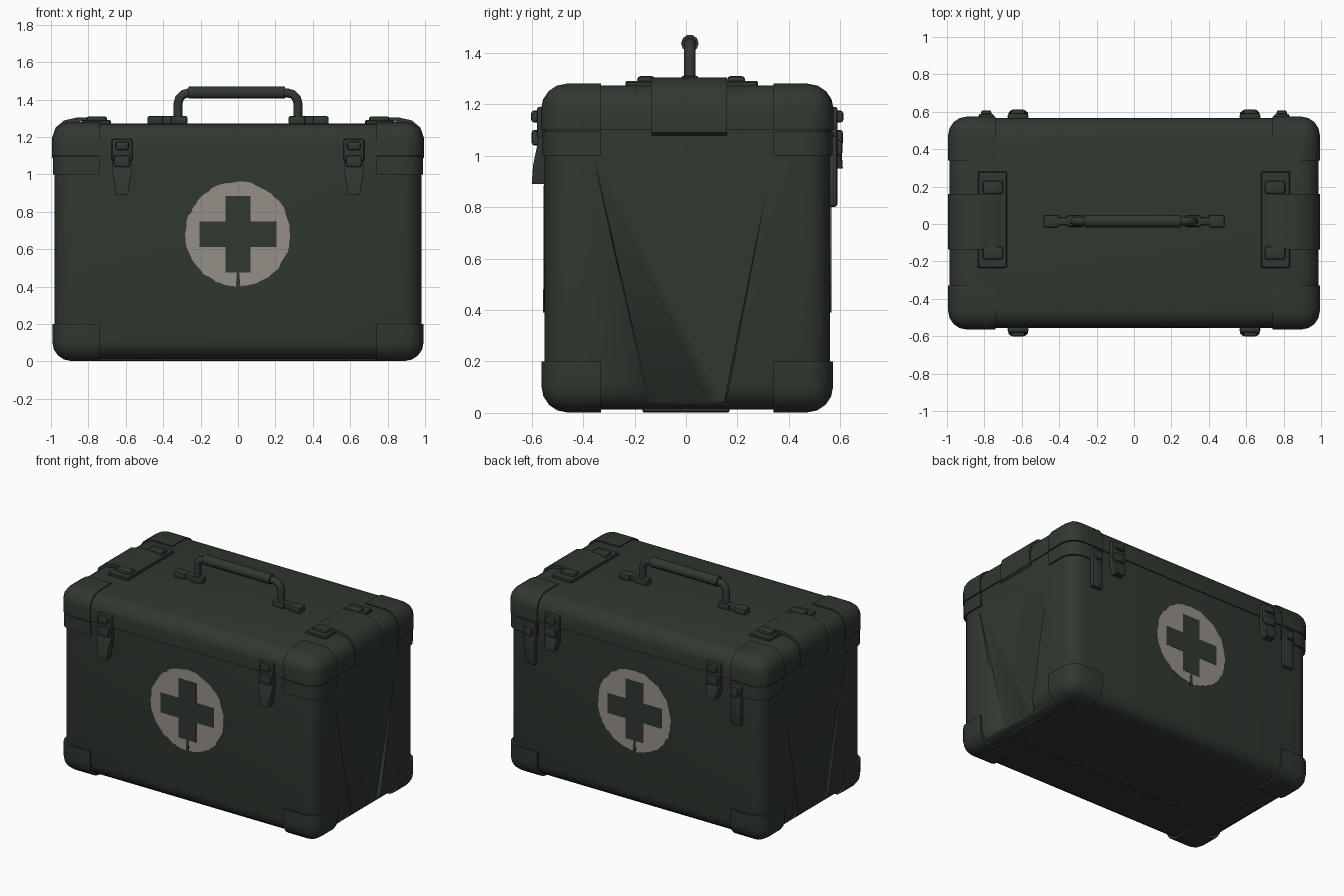
import bpy, bmesh, math, random
from mathutils import Vector

if "Cube" in bpy.data.objects:
    bpy.data.objects.remove(bpy.data.objects["Cube"], do_unlink=True)
random.seed(4)


def material(name, rgb):
    m = bpy.data.materials.new(name)
    m.use_nodes = True
    m.diffuse_color = (*rgb, 1)
    shader = m.node_tree.nodes["Principled BSDF"]
    shader.inputs["Base Color"].default_value = (*rgb, 1)
    shader.inputs["Roughness"].default_value = 0.7
    return m


GREEN = material("dark_olive_green", (0.030, 0.039, 0.030))
GREY = material("faded_grey_paint", (0.30, 0.275, 0.24))


def finish(bm, name, mat=GREEN, angle=35):
    bmesh.ops.recalc_face_normals(bm, faces=bm.faces)
    me = bpy.data.meshes.new(name)
    bm.to_mesh(me)
    bm.free()
    ob = bpy.data.objects.new(name, me)
    me.materials.append(mat)
    bpy.context.collection.objects.link(ob)
    bpy.ops.object.select_all(action="DESELECT")
    ob.select_set(True)
    bpy.context.view_layer.objects.active = ob
    bpy.ops.object.shade_smooth_by_angle(angle=math.radians(angle))
    return ob


def box_bm(lo, hi, bevel=0, segments=2):
    bm = bmesh.new()
    bmesh.ops.create_cube(bm, size=1)
    for v in bm.verts:
        v.co = Vector([(a + b) / 2 + c * (b - a) for a, b, c in zip(lo, hi, v.co)])
    if bevel:
        bmesh.ops.bevel(bm, geom=bm.edges[:], offset=bevel, segments=segments,
                        profile=0.5, affect="EDGES")
    return bm


def box(name, lo, hi, bevel=0, segments=2):
    return finish(box_bm(lo, hi, bevel, segments), name)


def hull(name, points):
    bm = bmesh.new()
    for p in points:
        bm.verts.new(p)
    bmesh.ops.convex_hull(bm, input=bm.verts[:])
    return finish(bm, name)


def case_piece(name, grow, cuts):
    """Slice of the rounded case; each cut keeps the side its normal faces away from."""
    bm = box_bm((-0.98 - grow, -0.55 - grow, 0.014 - grow),
                (0.98 + grow, 0.56 + grow, 1.266 + grow), 0.1, 4)
    for co, no in cuts:
        bmesh.ops.bisect_plane(bm, geom=bm.verts[:] + bm.edges[:] + bm.faces[:],
                               plane_co=co, plane_no=no, clear_outer=True)
        bmesh.ops.holes_fill(bm, edges=[e for e in bm.edges if e.is_boundary])
    return finish(bm, name)


def tube(name, points, radius):
    cu = bpy.data.curves.new(name, "CURVE")
    cu.dimensions = "3D"
    cu.bevel_depth, cu.bevel_resolution, cu.use_fill_caps = radius, 3, True
    sp = cu.splines.new("POLY")
    sp.points.add(len(points) - 1)
    for p, co in zip(sp.points, points):
        p.co = (*co, 1)
    cu.materials.append(GREEN)
    ob = bpy.data.objects.new(name, cu)
    bpy.context.collection.objects.link(ob)


SEAM = 1.1
SIDES = ((1, "left"), (-1, "right"))

# Case body and lid
body = case_piece("case_body", 0, [((0, 0, SEAM), (0, 0, 1))])
case_piece("lid", 0.007, [((0, 0, SEAM), (0, 0, -1))])

# Tapered hollow pressed into each end of the body
for s, side in SIDES:
    cutter = hull("hollow_cutter", [
        (s * 0.98, -0.36, 1.0), (s * 0.98, 0.31, 0.85), (s * 1.1, -0.36, 1.0),
        (s * 1.1, 0.31, 0.85), (s * 0.945, -0.12, -0.05), (s * 0.945, 0.13, -0.05),
        (s * 1.1, -0.17, -0.05), (s * 1.1, 0.17, -0.05)])
    mod = body.modifiers.new("hollow", "BOOLEAN")
    mod.operation, mod.solver, mod.object = "DIFFERENCE", "EXACT", cutter
    bpy.context.view_layer.objects.active = body
    bpy.ops.object.modifier_apply(modifier=mod.name)
    bpy.data.objects.remove(cutter, do_unlink=True)

# Corner guards: foot, band under the seam and lid corner
for sx, side in SIDES:
    for sy, end in ((-1, "front"), (1, "back")):
        wall = [((sx * 0.74, 0, 0), (-sx, 0, 0)), ((0, 0.005 + sy * 0.335, 0), (0, -sy, 0))]
        tag = f"{end}_{side}"
        case_piece("foot_guard_" + tag, 0.012, wall + [((0, 0, 0.2), (0, 0, 1))])
        case_piece("band_guard_" + tag, 0.010, wall + [((0, 0, 1.0), (0, 0, -1)),
                                                       ((0, 0, SEAM - 0.005), (0, 0, 1))])
        case_piece("lid_guard_" + tag, 0.014, wall + [((0, 0, SEAM), (0, 0, -1))])

# Strap runner under the base
box("base_runner", (-0.9, -0.17, 0.002), (0.9, 0.17, 0.03), 0.006, 1)

# End straps folded over the lid, with buckles
STRAP = [(0.70, 1.285), (0.74, 1.302), (0.86, 1.304), (0.93, 1.288),
         (0.975, 1.25), (0.995, 1.19), (0.995, 1.09)]
for s, side in SIDES:
    bm = bmesh.new()
    rows = [[bm.verts.new((s * x, y, z)) for y in (-0.135, 0.16)] for x, z in STRAP]
    rows += [[bm.verts.new((s * (x - 0.025), y, z - 0.02)) for y in (-0.135, 0.16)]
             for x, z in reversed(STRAP)]
    for a, b in zip(rows, rows[1:] + rows[:1]):
        bm.faces.new((a[0], a[1], b[1], b[0]))
    for k in (0, 1):
        bm.faces.new([r[k] for r in rows])
    finish(bm, "end_strap_" + side)
    x0, x1 = sorted((s * 0.68, s * 0.835))
    box("buckle_plate_" + side, (x0, -0.235, 1.265), (x1, 0.28, 1.29), 0.005, 1)
    x0, x1 = sorted((s * 0.70, s * 0.81))
    for i, y in enumerate((-0.155, 0.195)):
        box(f"buckle_loop_{side}_{i}", (x0, y - 0.035, 1.28), (x1, y + 0.035, 1.31), 0.014)

# Carrying handle
Y = 0.015
arch = [(-0.32, Y, 1.28)]
for cx, a0 in ((-0.265, 180), (0.265, 90)):
    arch += [(cx + 0.055 * math.cos(math.radians(a)), Y, 1.38 + 0.055 * math.sin(math.radians(a)))
             for a in range(a0, a0 - 91, -30)]
arch += [(0.32, Y, 1.28)]
tube("handle_bow", arch, 0.024)
tube("handle_grip", [(-0.265, Y, 1.437), (0.25, Y, 1.437)], 0.034)
for s, side in SIDES:
    for label, a, b, w in (("neck", 0.27, 0.42, 0.02), ("toe", 0.40, 0.485, 0.034),
                           ("seat", 0.27, 0.36, 0.03)):
        x0, x1 = sorted((s * a, s * b))
        box(f"handle_{label}_{side}", (x0, Y - w, 1.265), (x1, Y + w, 1.312), 0.012)


# Latches: keeper on the lid, hinged lever below, drawn at the wall y
def lever(name, x, wall, out, top, bottom, w):
    depth = ((top, 0.02, w), (top - 0.07, 0.035, w), (bottom + 0.07, 0.045, w * 0.8),
             (bottom, 0.05, w * 0.6))
    hull(name, [(x + k * hw, wall + out * d, z) for z, dep, hw in depth
                for k in (-1, 1) for d in (0, dep)])


for s, side in SIDES:
    x = s * 0.62
    for out, wall, end, bottom in ((-1, -0.55, "front", 0.89), (1, 0.56, "back", 0.95)):
        tag = f"{end}_{side}"
        for label, w, z0, z1, d in (("keeper", 0.055, 1.07, 1.19, 0.03),
                                    ("hook", 0.036, 1.13, 1.175, 0.052),
                                    ("hinge", 0.042, 1.04, 1.10, 0.05)):
            y0, y1 = sorted((wall, wall + out * d))
            box(f"latch_{label}_{tag}", (x - w, y0, z0), (x + w, y1, z1), 0.010)
        lever("latch_lever_" + tag, x, wall, out, 1.08, bottom, 0.052)
    x = s * 0.79
    box("hasp_bar_" + side, (x - 0.042, 0.55, 0.80), (x + 0.042, 0.59, 1.08), 0.015)
    box("hasp_knob_" + side, (x - 0.028, 0.56, 1.0), (x + 0.028, 0.608, 1.06), 0.012)


# Painted emblem: worn disc with a cross, on both long walls
def plate(name, outline, wall, out, thick, mat):
    bm = bmesh.new()
    face = bm.faces.new([bm.verts.new((x, wall, z)) for x, z in outline])
    ext = bmesh.ops.extrude_face_region(bm, geom=[face])["geom"]
    for v in ext:
        if isinstance(v, bmesh.types.BMVert):
            v.co.y += out * thick
    finish(bm, name, mat, 20)


A, B = 0.068, 0.205
quarter = [(A, B), (A, A), (B, A)]
cross = []
for q in range(4):
    c, n = round(math.cos(q * math.pi / 2)), round(math.sin(q * math.pi / 2))
    cross += [(x * c + z * n, 0.68 - x * n + z * c) for x, z in quarter]
for out, wall, end in ((-1, -0.55, "front"), (1, 0.56, "back")):
    disc = []
    for i in range(72):
        a = math.tau * i / 72
        r = 0.281 + random.uniform(-0.006, 0.004)
        disc.append((r * math.cos(a), 0.68 + r * math.sin(a)))
    plate("emblem_disc_" + end, disc, wall, out, 0.003, GREY)
    plate("emblem_cross_" + end, cross, wall, out, 0.005, GREEN)
    plate("emblem_worn_gap_" + end, [(-0.012, 0.39), (0.014, 0.39), (0.006, 0.48), (-0.006, 0.48)],
          wall, out, 0.0055, GREEN)
